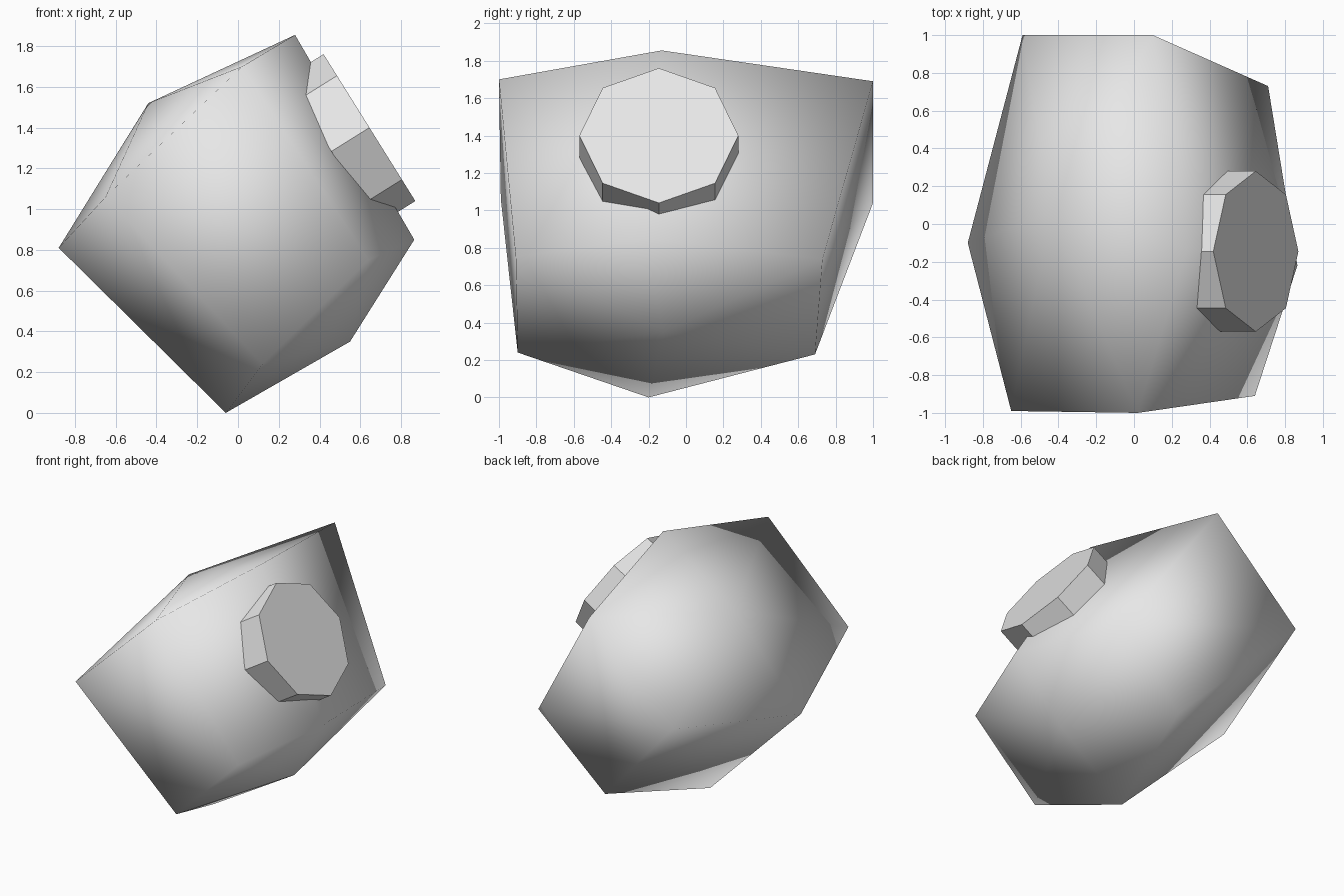
import bpy, bmesh, math
from mathutils import Matrix, Vector

cube = bpy.data.objects.get("Cube")
if cube:
    bpy.data.objects.remove(cube, do_unlink=True)

grey = bpy.data.materials.new("light_grey")
grey.use_nodes = True
grey.diffuse_color = (0.8, 0.8, 0.8, 1)
grey.node_tree.nodes["Principled BSDF"].inputs["Base Color"].default_value = (0.8, 0.8, 0.8, 1)


def add_object(name, bm, smooth):
    bmesh.ops.recalc_face_normals(bm, faces=bm.faces[:])
    for f in bm.faces:
        f.smooth = smooth
    mesh = bpy.data.meshes.new(name)
    bm.to_mesh(mesh)
    bm.free()
    mesh.materials.append(grey)
    obj = bpy.data.objects.new(name, mesh)
    bpy.context.collection.objects.link(obj)
    return obj


# Faceted bulging body: front ring, wider middle ring, back ring
front_ring = [(-0.65, -0.99, 1.06), (0.02, -1.0, 1.70), (0.64, -0.91, 0.75), (0.12, -0.90, 0.24)]
middle_ring = [(-0.88, -0.10, 0.81), (-0.44, 0.05, 1.52), (0.28, -0.13, 1.855),
               (0.865, -0.22, 0.85), (0.55, -0.12, 0.35), (-0.06, -0.20, 0.0)]
back_ring = [(-0.59, 1.0, 1.04), (0.10, 1.0, 1.69), (0.71, 0.73, 0.74), (0.185, 0.69, 0.23)]
bm = bmesh.new()
for p in front_ring + middle_ring + back_ring:
    bm.verts.new(p)
bmesh.ops.convex_hull(bm, input=bm.verts[:])
add_object("body", bm, True)

# Octagonal plate sunk into the sloping upper side
depth = 0.22
normal = Vector((0.848, 0, 0.53))
bm = bmesh.new()
bmesh.ops.create_cone(bm, cap_ends=True, segments=8, radius1=0.425, radius2=0.425, depth=depth)
turn = normal.to_track_quat('Z', 'Y').to_matrix().to_4x4()
centre = Vector((0.645, -0.145, 1.40)) - normal.normalized() * depth / 2
bm.transform(Matrix.Translation(centre) @ turn)
add_object("octagonal_plate", bm, False)
